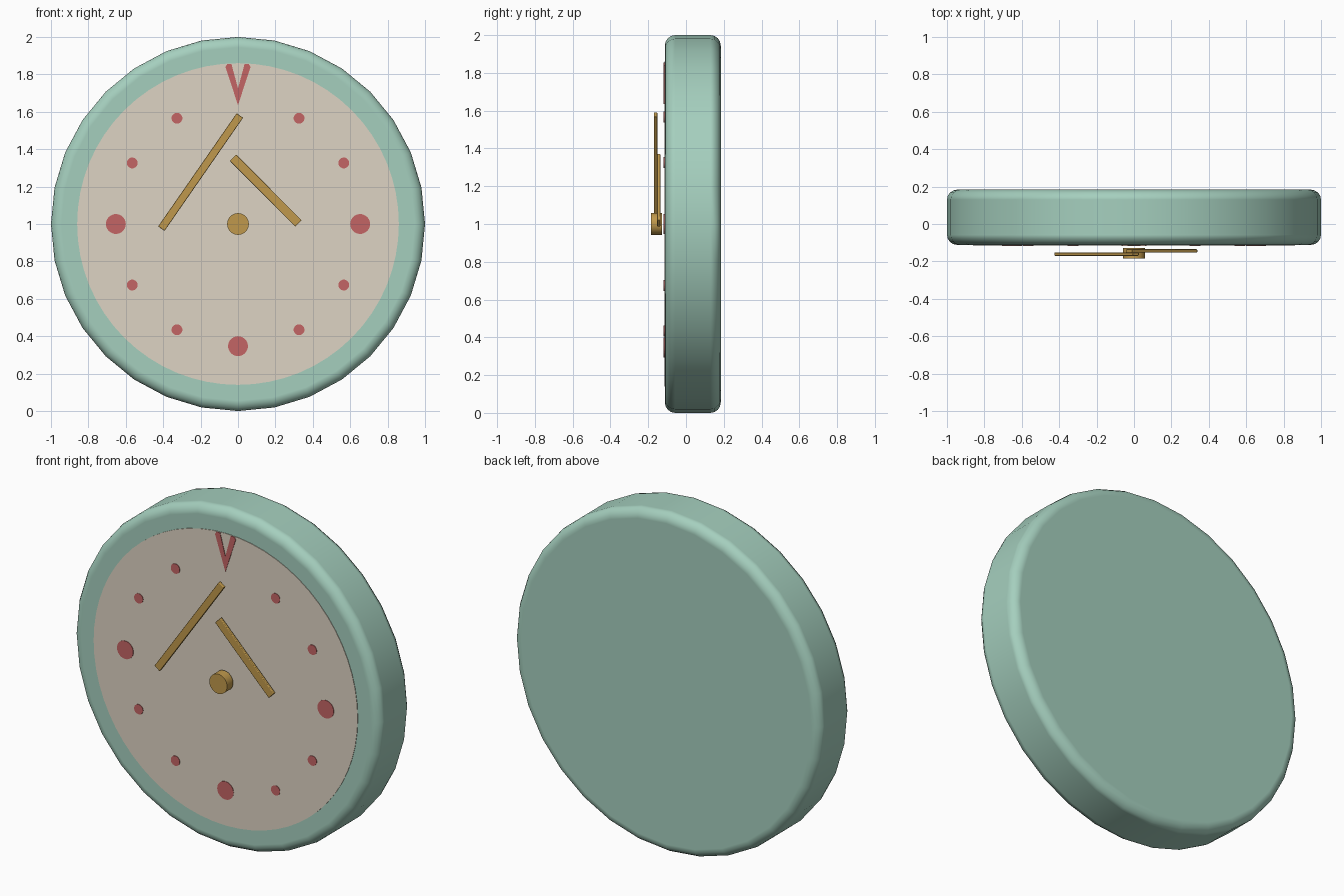
import bpy, bmesh, math
from mathutils import Vector

cube = bpy.data.objects.get("Cube")
if cube:
    bpy.data.objects.remove(cube, do_unlink=True)


def material(name, rgb):
    lin = [((c / 255 + 0.055) / 1.055) ** 2.4 for c in rgb] + [1]
    m = bpy.data.materials.new(name)
    m.use_nodes = True
    m.diffuse_color = lin
    bsdf = m.node_tree.nodes["Principled BSDF"]
    bsdf.inputs["Base Color"].default_value = lin
    bsdf.inputs["Roughness"].default_value = 0.6
    return m


mint = material("mint", (165, 207, 190))
cream = material("cream", (222, 212, 195))
red = material("dusty red", (196, 101, 101))
gold = material("gold", (192, 153, 76))


def finish(bm, name, mat):
    bmesh.ops.recalc_face_normals(bm, faces=bm.faces)
    mesh = bpy.data.meshes.new(name)
    bm.to_mesh(mesh)
    bm.free()
    mesh.materials.append(mat)
    ob = bpy.data.objects.new(name, mesh)
    bpy.context.collection.objects.link(ob)
    return ob


def prism(name, mat, outline, front, back):
    """Extrude an (x, z) outline along y."""
    bm = bmesh.new()
    face = bm.faces.new([bm.verts.new((x, front, z)) for x, z in outline])
    ext = bmesh.ops.extrude_face_region(bm, geom=[face])["geom"]
    verts = [v for v in ext if isinstance(v, bmesh.types.BMVert)]
    bmesh.ops.translate(bm, verts=verts, vec=(0, back - front, 0))
    return finish(bm, name, mat)


def circle(radius, sides, x=0, z=1):
    angles = [math.tau * i / sides for i in range(sides)]
    return [(x + radius * math.cos(a), z + radius * math.sin(a)) for a in angles]


def smooth(ob, angle=40):
    bpy.ops.object.select_all(action='DESELECT')
    ob.select_set(True)
    bpy.context.view_layer.objects.active = ob
    bpy.ops.object.shade_smooth_by_angle(angle=math.radians(angle))


def bevel(ob, width, segments):
    mod = ob.modifiers.new("rounded_edges", 'BEVEL')
    mod.width = width
    mod.segments = segments
    mod.limit_method = 'ANGLE'
    mod.angle_limit = math.radians(40)
    mod.harden_normals = True


# Case with rounded rims
case = prism("case", mint, circle(1, 32), -0.112, 0.184)
for poly in case.data.polygons:
    poly.use_smooth = True
bevel(case, 0.055, 4)

# Dial plate
prism("dial", cream, circle(0.86, 64), -0.115, -0.11)

# Hour dots, larger at the quarters; the top hour has its own marker
for hour in range(1, 12):
    a = math.tau * hour / 12
    size = 0.053 if hour % 3 == 0 else 0.029
    prism(f"hour_dot_{hour}", red,
          circle(size, 32, 0.653 * math.sin(a), 1 + 0.653 * math.cos(a)),
          -0.118, -0.114)

# Forked marker at the top hour
half = [(0.035, 1.855), (0.058, 1.855), (0.067, 1.84)]
fork = [(0, 1.725)] + half + [(0, 1.635)] + [(-x, z) for x, z in reversed(half)]
prism("top_marker", red, fork, -0.118, -0.114)


# Hands: slim bars between two points
def hand(name, start, end, width, y):
    a, b = Vector(start), Vector(end)
    d = (b - a).normalized()
    side = Vector((-d.y, d.x)) * width / 2
    ob = prism(name, gold, [a + side, b + side, b - side, a - side],
               y - 0.009, y + 0.009)
    bevel(ob, 0.004, 2)
    smooth(ob)


hand("minute_hand", (-0.41, 0.975), (0.01, 1.58), 0.042, -0.161)
hand("hour_hand", (0.323, 1.003), (-0.027, 1.355), 0.048, -0.144)

# Centre hub
smooth(prism("hub", gold, circle(0.058, 32), -0.184, -0.128))
